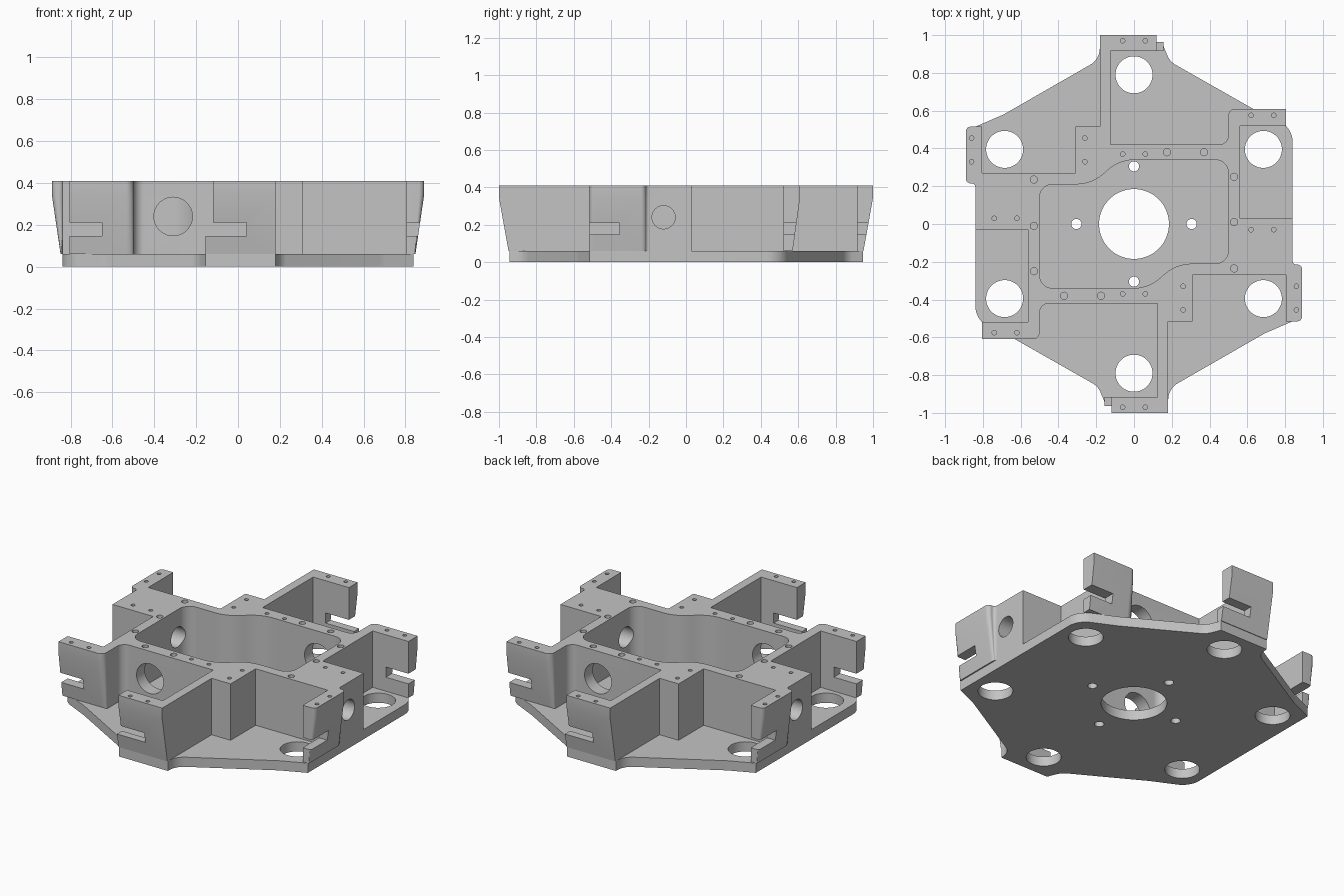
import bpy, bmesh
from math import pi, tan
from mathutils import Vector, Matrix

cube = bpy.data.objects.get("Cube")
if cube:
    bpy.data.objects.remove(cube, do_unlink=True)

grey = bpy.data.materials.new("machined grey")
grey.use_nodes = True
COLOUR = (0.55, 0.55, 0.55, 1)
grey.diffuse_color = COLOUR
grey.node_tree.nodes["Principled BSDF"].inputs["Base Color"].default_value = COLOUR

TOP, FLOOR = 0.41, 0.06


def both_ways(half):
    """Repeat half an outline turned half a circle about the centre."""
    return half + [(-p[0], -p[1], *p[2:]) for p in half]


def rounded(points, steps=8):
    """Outline from (x, y[, radius]) corners."""
    out = []
    for i, p in enumerate(points):
        c = Vector(p[:2])
        r = p[2] if len(p) > 2 else 0
        if not r:
            out.append(c)
            continue
        a = (Vector(points[i - 1][:2]) - c).normalized()
        b = (Vector(points[(i + 1) % len(points)][:2]) - c).normalized()
        half = a.angle(b) / 2
        reach = r / tan(half)
        centre = c + (a + b).normalized() * (r * r + reach * reach) ** 0.5
        start, end = c + a * reach - centre, c + b * reach - centre
        for k in range(steps + 1):
            out.append(centre + start.lerp(end, k / steps).normalized() * r)
    return out


def loft(bm, rings):
    """Closed solid through (outline, height) rings."""
    loops = [[bm.verts.new((p[0], p[1], z)) for p in line] for line, z in rings]
    n = len(loops[0])
    bm.faces.new(loops[0][::-1])
    bm.faces.new(loops[-1])
    for low, high in zip(loops, loops[1:]):
        for i in range(n):
            j = (i + 1) % n
            bm.faces.new((low[i], low[j], high[j], high[i]))


def make(name, bm):
    bmesh.ops.recalc_face_normals(bm, faces=bm.faces)
    mesh = bpy.data.meshes.new(name)
    bm.to_mesh(mesh)
    bm.free()
    mesh.materials.append(grey)
    obj = bpy.data.objects.new(name, mesh)
    bpy.context.collection.objects.link(obj)
    return obj


def cut(obj, bm):
    """Subtract a solid from an object and discard the cutter."""
    cutter = make("cutter", bm)
    cutter.hide_render = True
    mod = obj.modifiers.new("cut", "BOOLEAN")
    mod.operation, mod.solver, mod.object = "DIFFERENCE", "EXACT", cutter
    graph = bpy.context.evaluated_depsgraph_get()
    mesh = bpy.data.meshes.new_from_object(obj.evaluated_get(graph))
    obj.modifiers.clear()
    obj.data = mesh
    bpy.data.objects.remove(cutter, do_unlink=True)


def rod(bm, centre, radius, length, axis="Z", sides=32):
    turn = {"X": Matrix.Rotation(pi / 2, 4, "Y"), "Y": Matrix.Rotation(pi / 2, 4, "X"),
            "Z": Matrix.Identity(4)}[axis]
    bmesh.ops.create_cone(bm, cap_ends=True, segments=sides, radius1=radius, radius2=radius,
                          depth=length, matrix=Matrix.Translation(centre) @ turn)


def box(bm, x, y, z):
    loft(bm, [([(x[0], y[0]), (x[1], y[0]), (x[1], y[1]), (x[0], y[1])], h) for h in z])


def finish(obj):
    bpy.ops.object.select_all(action="DESELECT")
    obj.select_set(True)
    bpy.context.view_layer.objects.active = obj
    bpy.ops.object.shade_smooth_by_angle(angle=pi / 6)


# Base plate with six large openings, the centre bore and four bolt holes
base_outline = rounded(both_ways([
    (0.18, -0.945), (0.185, -0.87, 0.1), (0.69, -0.58, 0.2), (0.84, -0.515),
    (0.84, 0.51, 0.12), (0.63, 0.61, 0.2), (0.19, 0.86, 0.1), (0.155, 0.945)]))
bm = bmesh.new()
loft(bm, [(base_outline, 0), (base_outline, FLOOR)])
base = make("base_plate", bm)

bm = bmesh.new()
rod(bm, (0, 0, 0), 0.185, 1, sides=64)
for s in (1, -1):
    for x, y in ((0, 0.79), (0.685, 0.395), (-0.685, 0.395)):
        rod(bm, (x * s, y * s, 0), 0.098, 1, sides=48)
    rod(bm, (0.305 * s, 0, 0), 0.027, 1)
    rod(bm, (0, 0.305 * s, 0), 0.027, 1)
cut(base, bm)
finish(base)

# Wall frame with six arms; the arms' outer faces lean inward towards the base
wall_outline = rounded(both_ways([
    (0.18, -1), (0.18, -0.515), (0.31, -0.515), (0.31, -0.27), (0.805, -0.27),
    (0.805, -0.515), (0.89, -0.515, 0.025), (0.89, -0.215, 0.025), (0.84, -0.215, 0.02),
    (0.84, 0.03), (0.56, 0.03), (0.56, 0.52), (0.805, 0.52), (0.805, 0.61),
    (0.5, 0.61, 0.035), (0.5, 0.42, 0.05), (-0.125, 0.42), (-0.125, 0.915),
    (0.155, 0.915), (0.155, 1)]))


def lean(p):
    x, y = p
    sx, sy = (1 if x > 0 else -1), (1 if y > 0 else -1)
    if abs(y) > 0.96:
        y -= 0.051 * sy
    elif abs(y) > 0.57 and abs(x) > 0.49:
        y -= 0.04 * sy * (abs(y) - 0.57) / 0.04
    if abs(x) > 0.84:
        x -= 0.042 * sx * (abs(x) - 0.84) / 0.05
    return x, y


bm = bmesh.new()
loft(bm, [([lean(p) for p in wall_outline], FLOOR), (wall_outline, 0.345), (wall_outline, TOP)])
walls = make("wall_frame", bm)

# Central cavity
cavity = rounded(both_ways([
    (0.5, -0.21, 0.07), (0.5, 0.34, 0.07), (-0.08, 0.34, 0.22), (-0.22, 0.21, 0.22)]), 12)
bm = bmesh.new()
loft(bm, [(cavity, 0), (cavity, 0.6)])
cut(walls, bm)

# Cable holes, arm slots and screw holes
small_screws = [(0.06, 0.37), (-0.06, 0.37), (0.62, -0.03), (0.74, -0.03), (0.62, 0.575),
                (0.74, 0.575), (0.06, 0.97), (-0.06, 0.97), (0.86, -0.33), (0.86, -0.455),
                (0.26, -0.33), (0.26, -0.455)]
large_screws = [(0.37, 0.38), (0.175, 0.38), (0.53, 0.25), (0.53, 0.01), (0.53, -0.235)]
SLOT = (0.147, 0.21)
bm = bmesh.new()
for s in (1, -1):
    rod(bm, (0.31 * s, 0.38 * s, 0.24), 0.092, 0.22, "Y", 48)
    rod(bm, (0.68 * s, -0.12 * s, 0.24), 0.062, 0.5, "X", 48)
    box(bm, (-0.04 * s, 0.2 * s), (0.9 * s, 1.1 * s), SLOT)
    box(bm, (0.65 * s, 0.9 * s), (0.5 * s, 0.7 * s), SLOT)
    box(bm, (0.78 * s, 1 * s), (-0.6 * s, -0.355 * s), SLOT)
    for x, y in small_screws:
        rod(bm, (x * s, y * s, TOP), 0.012, 0.1, sides=16)
    for x, y in large_screws:
        rod(bm, (x * s, y * s, TOP), 0.019, 0.1, sides=16)
cut(walls, bm)

# Upper jaw of the front and back arms is shorter than the lower jaw
bm = bmesh.new()
for s in (1, -1):
    box(bm, (0.12 * s, 0.25 * s), (0.88 * s, 1.1 * s), (0.18, 0.6))
cut(walls, bm)
finish(walls)
